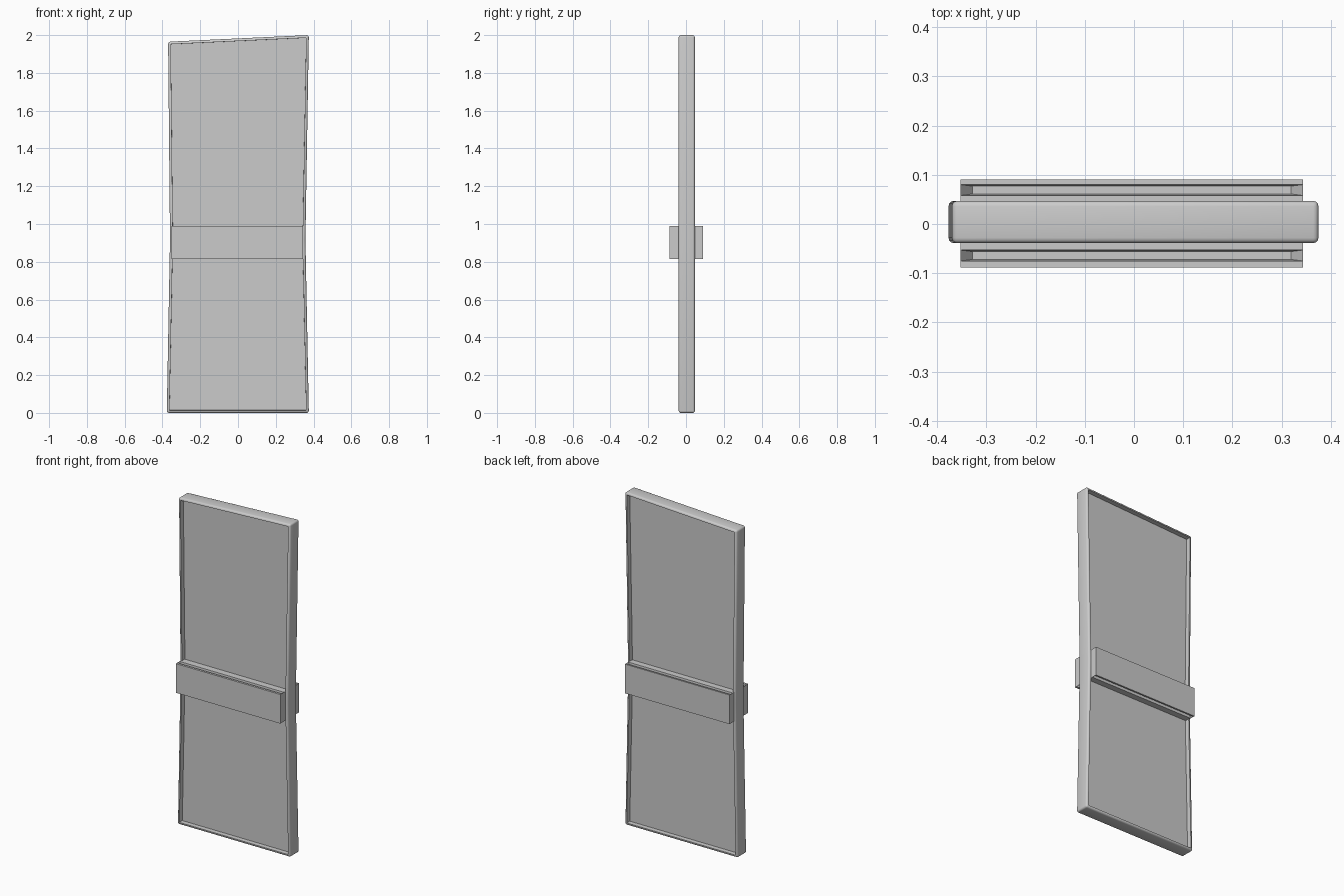
import bpy
import bmesh
from mathutils import Vector

cube = bpy.data.objects.get("Cube")
if cube:
    bpy.data.objects.remove(cube, do_unlink=True)

grey = bpy.data.materials.new("plain grey")
grey.use_nodes = True
colour = (0.6, 0.6, 0.6, 1)
grey.diffuse_color = colour
grey.node_tree.nodes["Principled BSDF"].inputs["Base Color"].default_value = colour


def make_object(name, bm, smooth=False):
    bmesh.ops.recalc_face_normals(bm, faces=bm.faces)
    mesh = bpy.data.meshes.new(name)
    bm.to_mesh(mesh)
    bm.free()
    mesh.materials.append(grey)
    obj = bpy.data.objects.new(name, mesh)
    bpy.context.collection.objects.link(obj)
    if smooth:
        bpy.ops.object.select_all(action="DESELECT")
        obj.select_set(True)
        bpy.context.view_layer.objects.active = obj
        bpy.ops.object.shade_smooth_by_angle(angle=0.7)
    return obj


# Door leaf: crooked outline, rounded rim, recessed panel on each side
FRONT, BACK, RECESS = -0.039, 0.047, 0.028
outline = [(-0.377, 0), (0.375, 0), (0.357, 0.92),
           (0.375, 2), (-0.37, 1.965), (-0.36, 0.92)]
bm = bmesh.new()
face = bm.faces.new([bm.verts.new((x, FRONT, z)) for x, z in outline])
grown = bmesh.ops.extrude_face_region(bm, geom=[face], use_keep_orig=True)
moved = [v for v in grown["geom"] if isinstance(v, bmesh.types.BMVert)]
bmesh.ops.translate(bm, verts=moved, vec=(0, BACK - FRONT, 0))
bmesh.ops.recalc_face_normals(bm, faces=bm.faces)
rim = [e for e in bm.edges if e.calc_face_angle(0) > 0.5]
bmesh.ops.bevel(bm, geom=rim, offset=0.011, segments=3, profile=0.5,
                affect="EDGES", clamp_overlap=True)
panels = [f for f in bm.faces if abs(f.normal.y) > 0.99 and f.calc_area() > 0.5]
bmesh.ops.inset_individual(bm, faces=panels, thickness=0.004)
bmesh.ops.inset_individual(bm, faces=panels, thickness=0.0005, depth=-RECESS)
make_object("door_leaf", bm, smooth=True)


# Push bar: box in three layers, the middle one sunk in above and below
def push_bar(name, layers):
    left, right, low, high = -0.352, 0.343, 0.815, 0.99
    bm = bmesh.new()
    rings = [[bm.verts.new((x, y, z)) for x, z in
              ((left, low), (right, low), (right, high), (left, high))]
             for y in layers]
    for a, b in zip(rings, rings[1:]):
        for i in range(4):
            j = (i + 1) % 4
            bm.faces.new((a[i], a[j], b[j], b[i]))
    bm.faces.new(rings[0])
    bm.faces.new(rings[-1])
    bmesh.ops.recalc_face_normals(bm, faces=bm.faces)
    middle = (layers[1] + layers[2]) / 2
    grooves = [f for f in bm.faces if abs(f.normal.z) > 0.9
               and abs(f.calc_center_median().y - middle) < 0.001]
    for groove in grooves:
        normal = groove.normal.copy()
        centre = groove.calc_center_median()
        floor = bmesh.ops.extrude_discrete_faces(bm, faces=[groove])["faces"][0]
        for v in floor.verts:
            offset = v.co - centre
            v.co = centre + Vector((offset.x * 0.93, offset.y * 0.72, 0)) - normal * 0.035
    make_object(name, bm)


push_bar("front_push_bar", (-0.088, -0.075, -0.053, FRONT + RECESS - 0.002))
push_bar("back_push_bar", (0.09, 0.08, 0.058, BACK - RECESS + 0.002))
